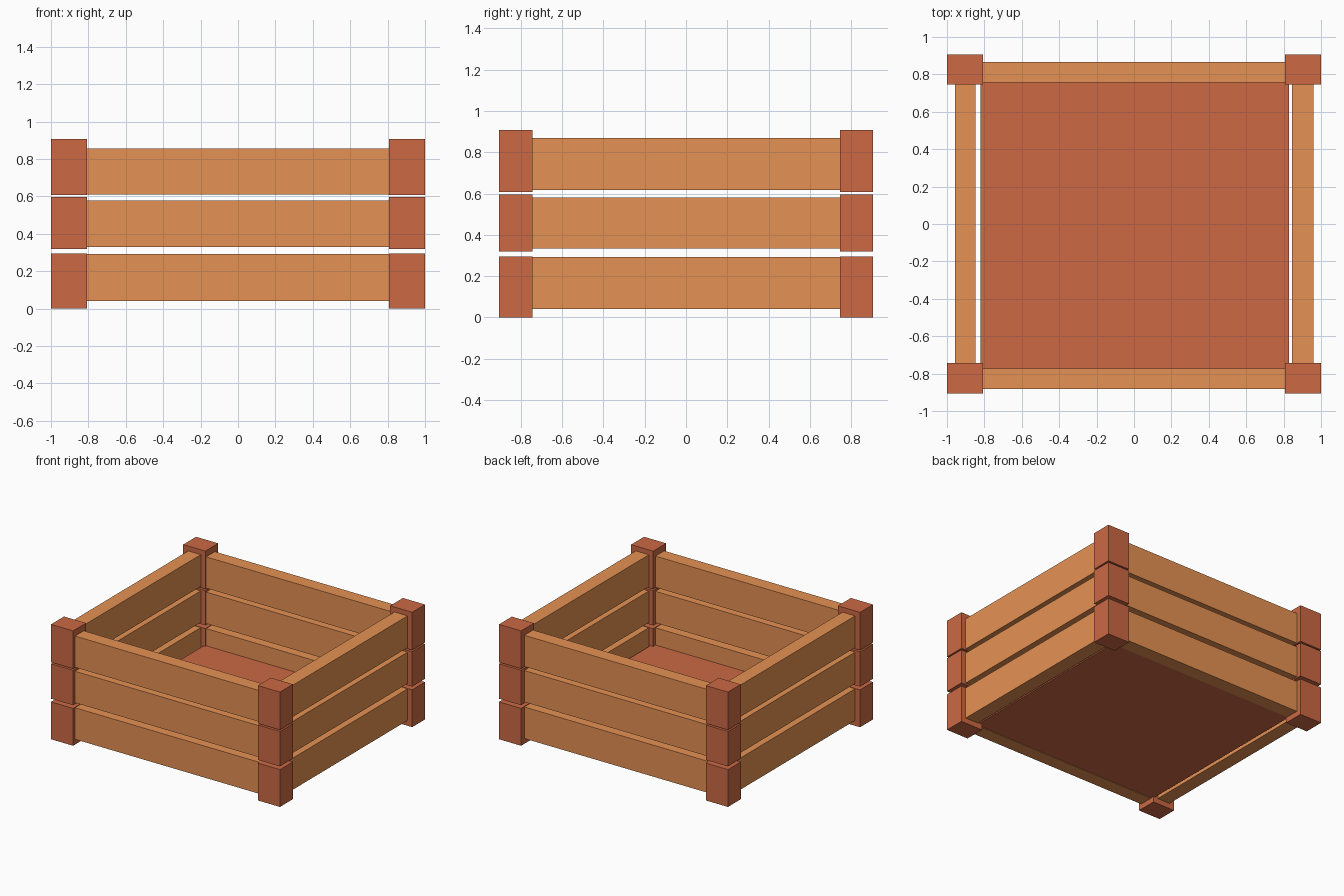
import bpy

if "Cube" in bpy.data.objects:
    bpy.data.objects.remove(bpy.data.objects["Cube"])


def material(name, rgb):
    m = bpy.data.materials.new(name)
    lin = [((c / 255 + 0.055) / 1.055) ** 2.4 for c in rgb]
    m.diffuse_color = (*lin, 1)
    m.use_nodes = True
    m.node_tree.nodes["Principled BSDF"].inputs["Base Color"].default_value = m.diffuse_color
    return m


red_wood = material("red_wood", (204, 105, 68))
light_wood = material("light_wood", (229, 145, 83))


def box(name, x, y, z, mat):
    """Box from (min, max) pairs on each axis."""
    bpy.ops.mesh.primitive_cube_add(size=1, location=[sum(p) / 2 for p in (x, y, z)])
    ob = bpy.context.object
    ob.name = name
    ob.scale = [p[1] - p[0] for p in (x, y, z)]
    bpy.ops.object.transform_apply(location=False, rotation=False, scale=True)
    ob.data.materials.append(mat)
    return ob


# Per tier: heights of corner blocks, front/back planks, side planks
tiers = [
    ("lower", (0.0, 0.295), (0.042, 0.291), (0.042, 0.292)),
    ("middle", (0.32, 0.596), (0.33, 0.579), (0.333, 0.582)),
    ("upper", (0.608, 0.907), (0.61, 0.857), (0.617, 0.868)),
]

for tier, block_z, front_z, side_z in tiers:
    # Corner blocks
    for xn, x in (("left", (-1.0, -0.807)), ("right", (0.807, 1.0))):
        for yn, y in (("front", (-0.905, -0.743)), ("back", (0.745, 0.905))):
            box(f"{tier}_{yn}_{xn}_corner_block", x, y, block_z, red_wood)
    # Front and back planks
    for yn, y in (("front", (-0.881, -0.772)), ("back", (0.756, 0.865))):
        box(f"{tier}_{yn}_plank", (-0.83, 0.83), y, front_z, light_wood)
    # Side planks
    for xn, x in (("left", (-0.957, -0.847)), ("right", (0.845, 0.96))):
        box(f"{tier}_{xn}_plank", x, (-0.77, 0.77), side_z, light_wood)

# Floor panel
box("floor_panel", (-0.822, 0.83), (-0.772, 0.756), (0.046, 0.155), red_wood)
